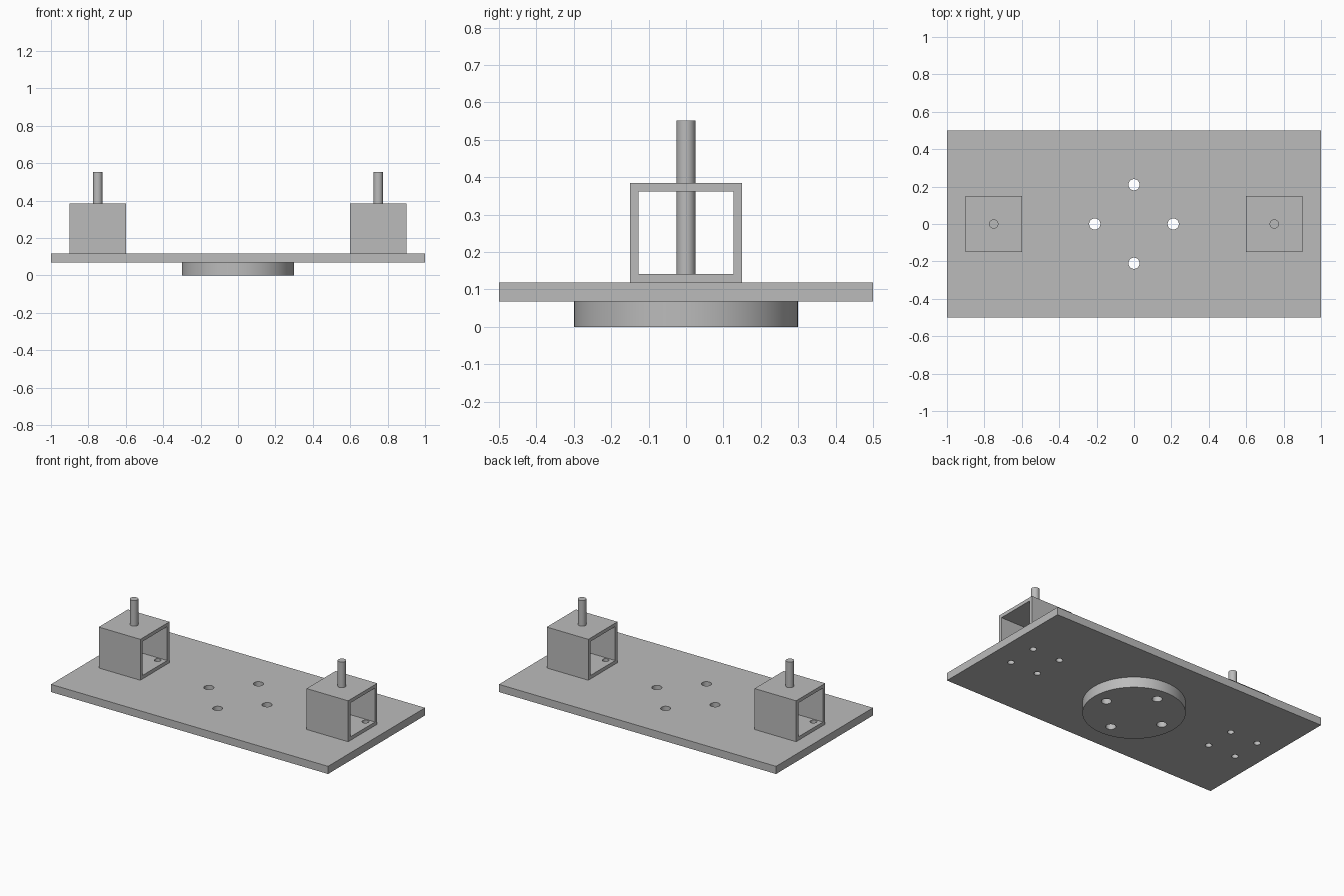
import bpy
from mathutils import Vector

cube = bpy.data.objects.get("Cube")
if cube:
    bpy.data.objects.remove(cube, do_unlink=True)

# One plain metal colour
metal = bpy.data.materials.new("grey_metal")
metal.use_nodes = True
grey = (0.5, 0.5, 0.5, 1)
metal.diffuse_color = grey
metal.node_tree.nodes["Principled BSDF"].inputs["Base Color"].default_value = grey

# Main heights and sizes
DISC_TOP, PLATE_TOP, TUBE_TOP, PIN_TOP = 0.068, 0.118, 0.385, 0.552
TUBE_X, TUBE_SIZE, WALL = 0.75, 0.3, 0.023


def finish(name):
    ob = bpy.context.object
    ob.name = name
    ob.data.materials.clear()
    ob.data.materials.append(metal)
    return ob


def box(name, x, size_x, size_y, z0, z1):
    bpy.ops.mesh.primitive_cube_add(size=1, location=(x, 0, (z0 + z1) / 2))
    ob = finish(name)
    scale = Vector((size_x, size_y, z1 - z0))
    for v in ob.data.vertices:
        v.co *= scale
    return ob


def rod(name, x, y, radius, z0, z1, sides=32):
    bpy.ops.mesh.primitive_cylinder_add(
        vertices=sides, radius=radius, depth=z1 - z0, location=(x, y, (z0 + z1) / 2))
    return finish(name)


def cut(ob, cutters):
    """Subtract the cutters and bake the result into the mesh."""
    for c in cutters:
        mod = ob.modifiers.new("cut", "BOOLEAN")
        mod.operation, mod.solver, mod.object = "DIFFERENCE", "EXACT", c
    bpy.context.view_layer.update()
    graph = bpy.context.evaluated_depsgraph_get()
    mesh = bpy.data.meshes.new_from_object(ob.evaluated_get(graph))
    ob.modifiers.clear()
    ob.data = mesh


def smooth(ob):
    bpy.ops.object.select_all(action="DESELECT")
    ob.select_set(True)
    bpy.context.view_layer.objects.active = ob
    bpy.ops.object.shade_smooth_by_angle()


# Base plate and the round flange below it
plate = box("base_plate", 0, 2, 1, DISC_TOP, PLATE_TOP)
disc = rod("round_flange", 0, 0, 0.3, 0, DISC_TOP, 96)

# Bolt holes through plate and flange
flange_cutters = [rod("flange_hole_cutter", x, y, 0.03, -0.1, 0.2)
                  for x, y in ((0.21, 0), (-0.21, 0), (0, 0.21), (0, -0.21))]
cut(disc, flange_cutters)
tube_cutters = []
parts = [plate, disc]

# Square tubes, open at both x ends, each with an upright pin
for side, name in ((1, "left"), (-1, "right")):
    x = side * TUBE_X
    tube = box(name + "_square_tube", x, TUBE_SIZE, TUBE_SIZE, PLATE_TOP, TUBE_TOP)
    bore = box("bore_cutter", x, 0.5, TUBE_SIZE - 2 * WALL,
               PLATE_TOP + WALL, TUBE_TOP - WALL)
    holes = [rod("tube_hole_cutter", x + dx, dy, 0.02, -0.1, 0.2)
             for dx in (-0.1, 0.1) for dy in (-0.1, 0.1)]
    cut(tube, [bore] + holes)
    bpy.data.objects.remove(bore, do_unlink=True)
    tube_cutters += holes
    pin = rod(name + "_pin", x, 0, 0.025, PLATE_TOP + WALL, PIN_TOP)
    parts += [tube, pin]

cut(plate, flange_cutters + tube_cutters)
for c in flange_cutters + tube_cutters:
    bpy.data.objects.remove(c, do_unlink=True)
for ob in parts:
    smooth(ob)
